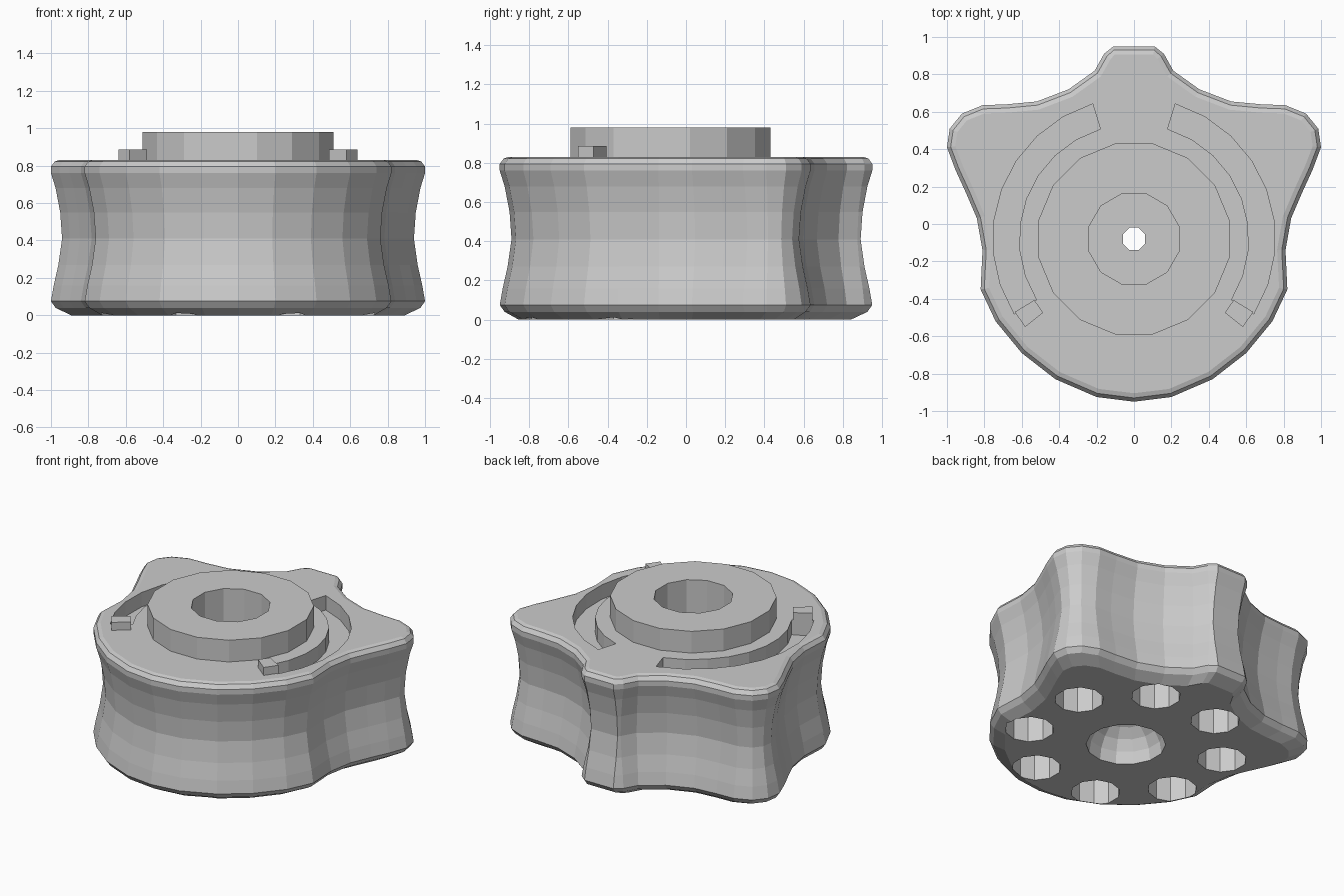
import bpy, bmesh
from math import sin, cos, pi, radians
from mathutils import Vector

if "Cube" in bpy.data.objects:
    bpy.data.objects.remove(bpy.data.objects["Cube"])

CY = -0.08  # shared axis of boss, bore, grooves and holes


def make(name, bm):
    bmesh.ops.recalc_face_normals(bm, faces=bm.faces)
    me = bpy.data.meshes.new(name)
    bm.to_mesh(me)
    bm.free()
    ob = bpy.data.objects.new(name, me)
    bpy.context.collection.objects.link(ob)
    return ob


def loft(name, rings):
    """Closed solid through equally sized rings of points."""
    bm = bmesh.new()
    vs = [[bm.verts.new(p) for p in r] for r in rings]
    n = len(vs[0])
    for a, b in zip(vs, vs[1:]):
        for i in range(n):
            j = (i + 1) % n
            bm.faces.new((a[i], a[j], b[j], b[i]))
    bm.faces.new(vs[0][::-1])
    bm.faces.new(vs[-1])
    return make(name, bm)


def cylinder(name, x, y, r, z0, z1, n, r1=None):
    def ring(rad, z):
        return [(x + rad * cos(2 * pi * (i + .5) / n),
                 y + rad * sin(2 * pi * (i + .5) / n), z) for i in range(n)]
    return loft(name, [ring(r, z0), ring(r if r1 is None else r1, z1)])


def arc_block(name, a0, a1, r0, r1, z0, z1, steps, side):
    """Curved bar between two angles and radii; side -1 mirrors it in x."""
    rings = []
    for i in range(steps + 1):
        a = radians(a0 + (a1 - a0) * i / steps)
        rings.append([(side * r * cos(a), CY + r * sin(a), z)
                      for r, z in ((r0, z0), (r1, z0), (r1, z1), (r0, z1))])
    return loft(name, rings)


def boolean(target, cutter, op='DIFFERENCE'):
    m = target.modifiers.new("cut", 'BOOLEAN')
    m.operation, m.solver, m.object = op, 'EXACT', cutter
    bpy.context.view_layer.objects.active = target
    bpy.ops.object.modifier_apply(modifier=m.name)
    bpy.data.objects.remove(cutter, do_unlink=True)


# Body: mirrored plan outline swept along a waisted side profile
half = [(0, -.95), (.2, -.925), (.42, -.83), (.6, -.69), (.74, -.52), (.82, -.35),
        (.81, -.14), (.84, .03), (.9, .17), (.955, .29), (1.0, .41), (.985, .51),
        (.92, .59), (.81, .635), (.68, .64), (.52, .655), (.35, .72), (.21, .82),
        (.16, .91), (.11, .95)]
outline = [Vector(p) for p in half] + [Vector((-x, y)) for x, y in half[:0:-1]]
normals = []
for i, p in enumerate(outline):
    t = outline[(i + 1) % len(outline)] - outline[i - 1]
    normals.append(Vector((t.y, -t.x)).normalized())


def section(inset, z, scale=1.0):
    pts = []
    for p, n in zip(outline, normals):
        q = p - n * inset
        pts.append((q.x * scale, CY + (q.y - CY) * scale, z))
    return pts


profile = [(.025, .04), (0, .075), (.015, .16), (.04, .27), (.06, .41),
           (.05, .55), (.025, .68), (0, .76), (0, .795), (.02, .822), (.045, .83)]
body = loft("knob_body", [section(.03, 0, .92)] + [section(i, z) for i, z in profile])

# Raised boss on top
boolean(body, cylinder("boss", 0, CY, .52, .7, .98, 16), 'UNION')

# Stepped bore down the axis
boolean(body, cylinder("bore", 0, CY, .25, .45, 1.1, 12))
boolean(body, cylinder("pin_hole", 0, CY, .065, -.1, .6, 8))

# Domed recess in the middle of the underside
bm = bmesh.new()
bmesh.ops.create_uvsphere(bm, u_segments=14, v_segments=10, radius=.25)
bmesh.ops.translate(bm, verts=bm.verts, vec=(0, CY, .005))
boolean(body, make("dome", bm))

# Ring of eight blind holes in the underside
for k in range(8):
    a = radians(22.5 + 45 * k)
    boolean(body, cylinder("blind_hole", .63 * cos(a), CY + .63 * sin(a),
                           .155, -.1, .5, 10))

# Curved grooves around the boss, each ending at a small raised tab
for side, label in ((1, "right"), (-1, "left")):
    boolean(body, arc_block("groove", 73, -32, .615, .755, .73, .95, 8, side))
    arc_block("tab_" + label, -31.5, -39, .625, .748, .72, .885, 1, side)
